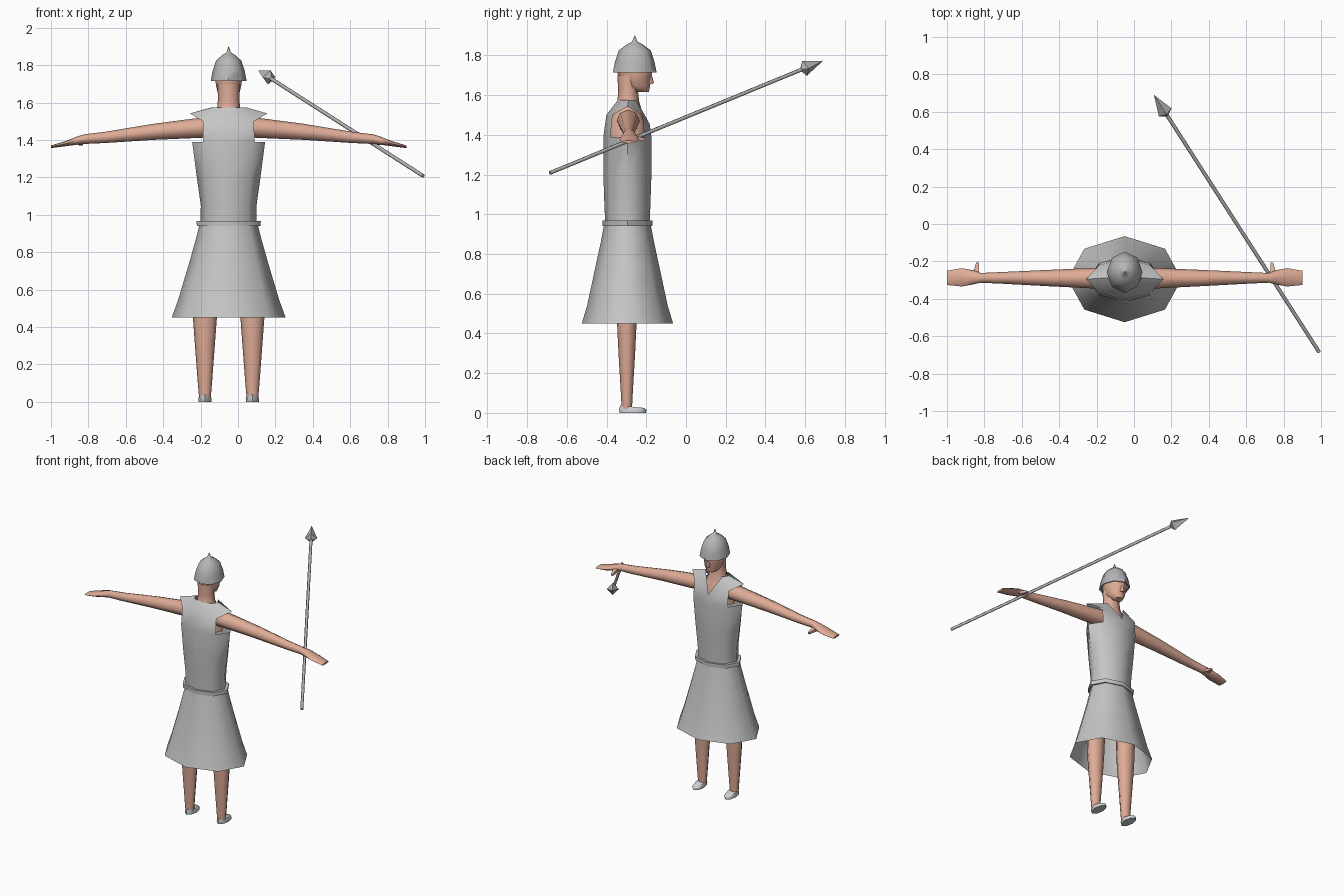
import bpy, bmesh, math
from mathutils import Vector

if "Cube" in bpy.data.objects:
    bpy.data.objects.remove(bpy.data.objects["Cube"])

CX, CY = -0.05, -0.295          # body axis


def material(name, rgb):
    m = bpy.data.materials.new(name)
    m.diffuse_color = (*rgb, 1)
    m.use_nodes = True
    m.node_tree.nodes["Principled BSDF"].inputs["Base Color"].default_value = m.diffuse_color
    return m


CLOTH = material("grey_cloth", (0.56, 0.56, 0.56))
METAL = material("grey_metal", (0.47, 0.47, 0.47))
SHOE = material("pale_grey_leather", (0.64, 0.65, 0.67))
SKIN = material("skin", (0.74, 0.41, 0.31))


def finish(name, bm, mat, angle=60, recalc=False):
    if recalc:
        bmesh.ops.recalc_face_normals(bm, faces=bm.faces[:])
    me = bpy.data.meshes.new(name)
    bm.to_mesh(me)
    bm.free()
    me.materials.append(mat)
    me.shade_smooth()
    me.set_sharp_from_angle(angle=math.radians(angle))
    ob = bpy.data.objects.new(name, me)
    bpy.context.collection.objects.link(ob)
    return ob


def ring(z, hx, hy, cy=CY, cx=CX, n=8, start=0.0):
    """Horizontal ellipse of points."""
    return [Vector((cx + hx * math.cos(start + math.tau * i / n),
                    cy + hy * math.sin(start + math.tau * i / n), z)) for i in range(n)]


def side_ring(x, y, z, hy, hz, n=8):
    """Ellipse of points across the x axis."""
    return [Vector((x, y + hy * math.cos(math.tau * i / n),
                    z + hz * math.sin(math.tau * i / n))) for i in range(n)]


def loft(rings, caps=(True, True), skip=()):
    """Skin rings with quads; skip holds (level, column) openings."""
    bm = bmesh.new()
    vs = [[bm.verts.new(p) for p in r] for r in rings]
    n = len(vs[0])
    for k in range(len(vs) - 1):
        for i in range(n):
            if (k, i) not in skip:
                j = (i + 1) % n
                bm.faces.new((vs[k][i], vs[k][j], vs[k + 1][j], vs[k + 1][i]))
    if caps[0]:
        bm.faces.new(vs[0][::-1])
    if caps[1]:
        bm.faces.new(vs[-1])
    return bm


# skirt, open at the hem
finish("skirt", loft([ring(z, a, b) for z, a, b in (
    (0.45, 0.305, 0.23), (0.54, 0.272, 0.203), (0.74, 0.212, 0.16),
    (0.86, 0.178, 0.134), (0.95, 0.155, 0.117))], (False, False)), CLOTH)

# belt
finish("belt", loft([ring(z, a, b) for z, a, b in (
    (0.94, 0.150, 0.112), (0.94, 0.170, 0.125), (0.968, 0.172, 0.126),
    (0.968, 0.148, 0.110))], (False, False)), CLOTH, 50)

# tunic with arm openings, pointed shoulder caps and a V neck
body = [ring(z, a, b) for z, a, b in (
    (0.96, 0.150, 0.112), (1.05, 0.149, 0.116), (1.20, 0.170, 0.121),
    (1.39, 0.195, 0.121), (1.50, 0.192, 0.106), (1.575, 0.092, 0.055))]
for i in (0, 4):
    body[4][i].x = CX + (0.207 if i == 0 else -0.207)
    body[4][i].z = 1.542
body[4][2].z = 1.455
body[4][2].y = CY + 0.112
body[5][2] = body[4][2].copy()
for p in body[5]:
    if p is not body[5][2]:
        p.y += 0.007
tunic = loft(body, (False, False), {(3, 0), (3, 7), (3, 3), (3, 4)})
bmesh.ops.remove_doubles(tunic, verts=tunic.verts[:], dist=0.0005)
finish("tunic", tunic, CLOTH)

# chest and neck
finish("chest_and_neck", loft([ring(z, a, b, y) for z, a, b, y in (
    (1.38, 0.13, 0.10, CY), (1.45, 0.115, 0.10, CY), (1.51, 0.09, 0.077, CY),
    (1.565, 0.062, 0.055, -0.29), (1.62, 0.057, 0.05, -0.292),
    (1.70, 0.06, 0.055, -0.29))]), SKIN)

# head and nose
finish("head", loft([ring(z, a, b, y) for z, a, b, y in (
    (1.615, 0.033, 0.036, -0.223), (1.645, 0.057, 0.068, -0.249),
    (1.69, 0.067, 0.083, -0.258), (1.73, 0.073, 0.09, -0.258),
    (1.80, 0.06, 0.07, -0.258))]), SKIN)
finish("nose", loft([ring(z, a, b, -0.183) for z, a, b in (
    (1.655, 0.013, 0.014), (1.665, 0.014, 0.021), (1.71, 0.006, 0.007))]), SKIN)

# helmet with its spike
finish("helmet", loft([ring(z, a, b, -0.258) for z, a, b in (
    (1.718, 0.085, 0.098), (1.715, 0.096, 0.11), (1.77, 0.086, 0.099),
    (1.825, 0.067, 0.080), (1.855, 0.034, 0.040), (1.868, 0.012, 0.014),
    (1.90, 0.001, 0.001))], (False, True)), METAL, 50)

for side, s in (("left", -1), ("right", 1)):
    # arm running into the flat hand
    arm = [side_ring(CX + s * x, y, z, hy, hz) for x, y, z, hy, hz in (
        (0.10, -0.29, 1.470, 0.058, 0.056), (0.40, -0.289, 1.444, 0.044, 0.043),
        (0.66, -0.288, 1.414, 0.031, 0.030), (0.77, -0.288, 1.405, 0.026, 0.026),
        (0.81, -0.285, 1.397, 0.038, 0.022), (0.87, -0.285, 1.381, 0.049, 0.014),
        (0.95, -0.288, 1.364, 0.038, 0.007))]
    finish(side + "_arm", loft(arm), SKIN, recalc=True)

    # thumb
    thumb = bmesh.new()
    pts = [[Vector((CX + s * (x + dx * w), y, z + dz * h))
            for dx, dz in ((-1, -1), (1, -1), (1, 1), (-1, 1))]
           for x, y, z, w, h in ((0.800, -0.275, 1.393, 0.022, 0.014),
                                 (0.792, -0.240, 1.383, 0.012, 0.010),
                                 (0.787, -0.207, 1.376, 0.007, 0.006))]
    thumb.free()
    finish(side + "_thumb", loft(pts), SKIN, recalc=True)

    # leg
    lx = CX + s * 0.127
    finish(side + "_leg", loft([ring(z, a, b, -0.298, lx) for z, a, b in (
        (0.02, 0.031, 0.026), (0.10, 0.038, 0.030), (0.30, 0.053, 0.042),
        (0.45, 0.064, 0.049), (0.70, 0.070, 0.060))]), SKIN)

    # shoe, sloping down to the toe
    shoe = [ring(z, a, b, y, lx) for z, a, b, y in (
        (0.0, 0.034, 0.067, -0.268), (0.015, 0.036, 0.069, -0.268),
        (0.034, 0.031, 0.060, -0.272))]
    for p in shoe[2]:
        p.z -= 0.10 * (p.y + 0.30)
    finish(side + "_shoe", loft(shoe), SHOE)

# spear laid along its own axis
butt, tip = Vector((0.99, -0.685, 1.208)), Vector((0.108, 0.688, 1.772))
length = (tip - butt).length
turn = (tip - butt).to_track_quat('Z', 'Y')
for name, n, prof, angle in (
        ("spear_shaft", 6, ((0, 0.010), (length - 0.10, 0.010)), 70),
        ("spear_head", 4, ((length - 0.135, 0.010), (length - 0.115, 0.040),
                           (length, 0.001)), 30)):
    spear = loft([ring(z, r, r, 0, 0, n) for z, r in prof])
    for v in spear.verts:
        v.co = butt + turn @ v.co
    finish(name, spear, METAL, angle)
